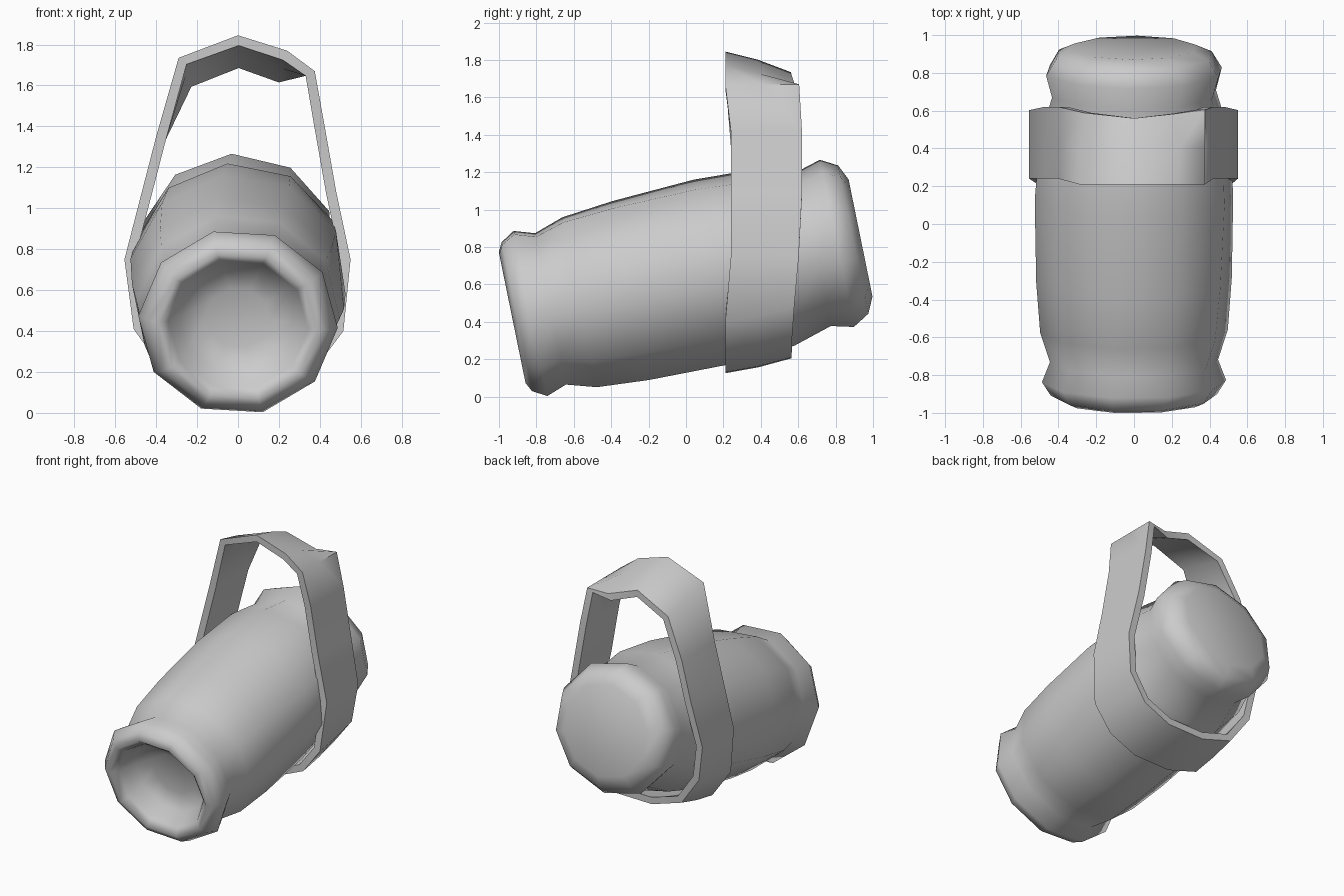
import bpy, bmesh, math
from mathutils import Vector

if "Cube" in bpy.data.objects:
    bpy.data.objects.remove(bpy.data.objects["Cube"])

TILT = math.atan2(0.2, 0.98)
SIDES = 10


def finish(name, bm, angle):
    bmesh.ops.recalc_face_normals(bm, faces=bm.faces)
    mesh = bpy.data.meshes.new(name)
    bm.to_mesh(mesh)
    bm.free()
    ob = bpy.data.objects.new(name, mesh)
    bpy.context.collection.objects.link(ob)
    bpy.ops.object.select_all(action='DESELECT')
    ob.select_set(True)
    bpy.context.view_layer.objects.active = ob
    bpy.ops.object.shade_smooth_by_angle(angle=math.radians(angle))
    return ob


def axis_point(s, side, up):
    # position along / across the tilted barrel axis
    c, n = math.cos(TILT), math.sin(TILT)
    return Vector((side, s * c - up * n, 0.62 + s * n + up * c))


# Barrel: (distance along axis, radius) from recess floor, round the rim, to the back cap
profile = [(-0.76, 0.15), (-0.80, 0.27), (-0.91, 0.325), (-0.95, 0.37),
           (-0.925, 0.42), (-0.85, 0.465), (-0.74, 0.425), (-0.58, 0.475),
           (-0.30, 0.497), (0.15, 0.508), (0.50, 0.485), (0.71, 0.425),
           (0.83, 0.457), (0.92, 0.405), (0.96, 0.32)]
bm = bmesh.new()
rings = []
for s, r in profile:
    f = (s + 0.95) / 1.9
    phase = math.radians(105 - 12 * f)
    ring = []
    for k in range(SIDES):
        a = phase + k * math.tau / SIDES
        ring.append(bm.verts.new(axis_point(s, 1.05 * r * math.cos(a),
                                            r * math.sin(a) + 0.045 * f - 0.008)))
    rings.append(ring)
for a, b in zip(rings, rings[1:]):
    for k in range(SIDES):
        j = (k + 1) % SIDES
        bm.faces.new((a[k], a[j], b[j], b[k]))
bm.faces.new(rings[0])
bm.faces.new(rings[-1])
finish("barrel", bm, 85)

# Carrying strap: closed outline seen from the front (x, z), wrapped under the barrel
outline = [(0, 1.845), (0.24, 1.77), (0.375, 1.67), (0.42, 1.42), (0.48, 1.08),
           (0.55, 0.75), (0.515, 0.40), (0.38, 0.22), (0.17, 0.13), (-0.12, 0.125),
           (-0.36, 0.20), (-0.51, 0.41), (-0.555, 0.75), (-0.475, 1.06),
           (-0.40, 1.35), (-0.29, 1.735)]
bm = bmesh.new()
loops = []
count = len(outline)
for i, (x, z) in enumerate(outline):
    px, pz = outline[i - 1]
    nx, nz = outline[(i + 1) % count]
    inward = Vector((nz - pz, 0, px - nx)).normalized() * 0.05
    # the back edge drops at the top and rises underneath
    lift = -0.11 if z > 1.7 else (0.08 if z < 0.45 else 0.0)
    pinch = 0.92 if z > 1.7 else 1.0
    front_y = 0.21 if z > 1.6 or z < 0.5 else 0.24
    back_y = 0.565 + 0.055 * min(1, max(0, (z - 0.2) / 0.8))
    if z > 1.7:
        back_y = 0.56 + 0.1 * abs(x)
    elif z > 1.6:
        back_y = 0.605
    f = Vector((x, front_y, z))
    m = Vector((x, (front_y + back_y) / 2, z + lift * 0.4))
    b = Vector((x * pinch, back_y, z + lift))
    loops.append([bm.verts.new(v) for v in
                  (f, m, b, b + inward, m + inward, f + inward)])
for i in range(count):
    a, b = loops[i], loops[(i + 1) % count]
    for k in range(6):
        j = (k + 1) % 6
        bm.faces.new((a[k], a[j], b[j], b[k]))
finish("carrying_strap", bm, 60)
